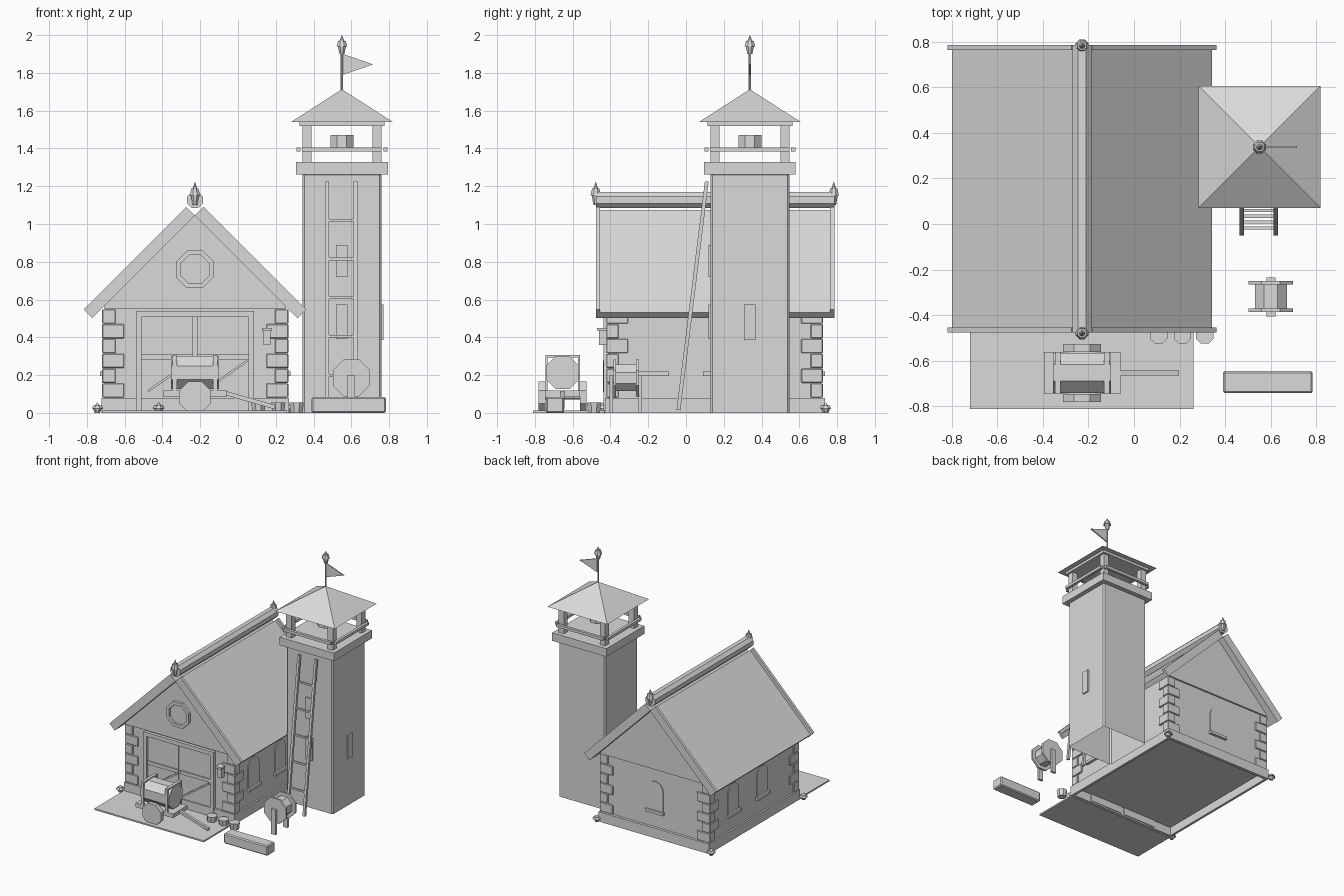
import bpy, bmesh, math
from mathutils import Vector, Matrix

cube = bpy.data.objects.get("Cube")
if cube:
    bpy.data.objects.remove(cube, do_unlink=True)

grey = bpy.data.materials.new("plain grey")
grey.use_nodes = True
grey.diffuse_color = (0.7, 0.7, 0.7, 1)
grey.node_tree.nodes["Principled BSDF"].inputs["Base Color"].default_value = (0.7, 0.7, 0.7, 1)


def finish(name, bm, bevel=0):
    bmesh.ops.recalc_face_normals(bm, faces=bm.faces)
    mesh = bpy.data.meshes.new(name)
    bm.to_mesh(mesh)
    bm.free()
    mesh.materials.append(grey)
    ob = bpy.data.objects.new(name, mesh)
    bpy.context.collection.objects.link(ob)
    if bevel:
        mod = ob.modifiers.new("bevel", "BEVEL")
        mod.width, mod.segments = bevel, 1
    return ob


def box(name, x, y, z, bevel=0, open_base=False):
    """Box from three (low, high) ranges."""
    bm = bmesh.new()
    bmesh.ops.create_cube(bm, size=1)
    if open_base:
        base = [f for f in bm.faces if f.calc_center_median().z < -0.4]
        bmesh.ops.delete(bm, geom=base, context="FACES_ONLY")
    for v in bm.verts:
        for i, (lo, hi) in enumerate((x, y, z)):
            v.co[i] = lo if v.co[i] < 0 else hi
    return finish(name, bm, bevel)


def beam(name, a, b, width, depth):
    """Box running between two points."""
    a, b = Vector(a), Vector(b)
    bm = bmesh.new()
    turn = (b - a).to_track_quat("Z", "Y").to_matrix().to_4x4()
    bmesh.ops.create_cube(bm, size=1, matrix=Matrix.Translation((a + b) / 2) @ turn
                          @ Matrix.Diagonal((width, depth, (b - a).length, 1)))
    return finish(name, bm)


def tube(name, a, b, r1, r2=None, sides=8, recess=None):
    """Cylinder or cone between two points; recess = (rim width, depth) sinks the far end."""
    a, b = Vector(a), Vector(b)
    bm = bmesh.new()
    turn = (b - a).to_track_quat("Z", "Y").to_matrix().to_4x4()
    spin = Matrix.Rotation(math.pi / sides, 4, "Z")
    bmesh.ops.create_cone(bm, cap_ends=True, segments=sides, radius1=r1,
                          radius2=r1 if r2 is None else r2, depth=(b - a).length,
                          matrix=Matrix.Translation((a + b) / 2) @ turn @ spin)
    if recess:
        end = min(bm.faces, key=lambda f: (f.calc_center_median() - b).length)
        bmesh.ops.inset_region(bm, faces=[end], thickness=recess[0])
        back = bmesh.ops.extrude_face_region(bm, geom=[end])
        verts = [g for g in back["geom"] if isinstance(g, bmesh.types.BMVert)]
        bmesh.ops.translate(bm, vec=(a - b).normalized() * recess[1], verts=verts)
        bmesh.ops.delete(bm, geom=[end], context="FACES_ONLY")
    return finish(name, bm)


def prism(name, outline, low, high, axis="y"):
    """Extrude an outline of (across, height) points along y or x."""
    bm = bmesh.new()
    put = (lambda u, w: (u, low, w)) if axis == "y" else (lambda u, w: (low, u, w))
    face = bm.faces.new([bm.verts.new(put(u, w)) for u, w in outline])
    out = bmesh.ops.extrude_face_region(bm, geom=[face])
    move = Vector((0, high - low, 0)) if axis == "y" else Vector((high - low, 0, 0))
    bmesh.ops.translate(bm, vec=move, verts=[g for g in out["geom"] if isinstance(g, bmesh.types.BMVert)])
    return finish(name, bm)


def finial(name, x, y, z, r, h):
    """Collar, knob and spike turned from stacked cones."""
    for part, lo, hi, r1, r2 in (("collar", 0, .4, .45, .75), ("knob", .4, .7, 1, .7),
                                 ("spike", .7, 1, .45, 0)):
        tube(name + "_" + part, (x, y, z + lo * h), (x, y, z + hi * h), r * r1, r * r2)


CX = -0.228                      # house centre line
X0, X1, Y0, Y1 = -0.708, 0.255, -0.412, 0.715
APEX, EAVE = 1.045, 0.565

# House body on a ring of base boards
box("forecourt", (-0.72, 0.26), (-0.81, -0.432), (0, 0.012))
PX0, PX1, PY0, PY1 = X0 - .014, X1 + .014, Y0 - .018, Y1 + .022
for y in (PY0, PY1 - .024):
    box("base_board", (PX0, PX1), (y, y + .024), (0, 0.08))
for x in (PX0, PX1 - .02):
    box("base_board", (x, x + .02), (PY0, PY1), (0, 0.08))
box("walls", (X0, X1), (Y0, Y1), (0.07, EAVE))
prism("gable", [(X0, 0.55), (X1, 0.55), (X1, EAVE), (CX, APEX), (X0, EAVE)], Y0 - .014, Y1 + .014)

# Corner stones, alternately long on each face
COURSE = (0.55 - 0.08) / 6
for sx, cx in ((1, X0), (-1, X1)):
    for sy, cy in ((1, Y0), (-1, Y1)):
        for i in range(6):
            lx, ly = (0.105, 0.055) if i % 2 == 0 else (0.06, 0.105)
            box("corner_stone", sorted((cx - sx * .012, cx + sx * lx)),
                sorted((cy - sy * .01, cy + sy * ly)),
                (0.081 + i * COURSE, 0.078 + (i + 1) * COURSE), 0.004)


# Roof slabs and gable boards
def slope(side, d, t):
    k = math.sqrt(0.5)
    return CX + side * k * (d + t), APEX - k * (d - t)


for side in (-1, 1):
    def slab(d, t):
        return [slope(side, u, v) for u, v in ((0, 0), (d, 0), (d, t), (0, t))]
    prism("roof_slab", slab(0.767, 0.04), -0.455, 0.765)
    for y in (-0.476, 0.763):
        prism("gable_board", slab(0.769, 0.065), y, y + 0.022)
tube("ridge_beam", (CX, -0.476, 1.127), (CX, 0.785, 1.127), 0.046)
for y in (-0.478, 0.782):
    finial("ridge_finial", CX, y, 1.1, 0.03, 0.125)
for x, y in ((-0.745, -0.44), (-0.745, 0.74), (0.28, 0.74), (-0.42, -0.445)):
    finial("ground_knob", x, y, 0, 0.033, 0.055)

# Double door with frame, rails and braces
for x0, x1 in ((-0.512, -0.238), (-0.217, 0.058)):
    box("door_leaf", (x0, x1), (-0.42, -0.4), (0.012, 0.51))
    box("door_rail", (x0, x1), (-0.43, -0.41), (0.28, 0.308))
    beam("door_brace", (x0 + .035, -0.425, 0.115), (x1 - .01, -0.425, 0.275), 0.03, 0.012)
for x in (-0.541, 0.056):
    box("door_post", (x, x + .03), (-0.438, -0.4), (0.01, 0.54))
box("door_lintel", (-0.541, 0.086), (-0.438, -0.4), (0.508, 0.54))

# Round gable window
tube("gable_window", (CX, -0.42, 0.76), (CX, -0.448, 0.76), 0.108, recess=(0.026, 0.019))


# Arched windows with sills
def arch(centre, half, low, spring):
    top = [(centre + half * math.cos(a * math.pi / 8), spring + half * math.sin(a * math.pi / 8))
           for a in range(9)]
    return [(centre - half, low), (centre + half, low)] + top


for wall, axis, out, spots in ((X0, "x", -1, (0.04, 0.41)), (X1, "x", 1, (-0.17, 0.17)),
                               (Y1, "y", 1, (CX,))):
    for c in spots:
        prism("arched_window", arch(c, 0.07, 0.21, 0.38), wall, wall + out * 0.006, axis)
        prism("window_sill", [(c - .08, .195), (c + .08, .195), (c + .08, .218), (c - .08, .218)],
              wall, wall + out * 0.022, axis)

# Wall lantern
box("lantern_arm", (0.145, 0.162), (-0.45, -0.4), (0.39, 0.405))
box("lantern_body", (0.135, 0.173), (-0.46, -0.422), (0.36, 0.435))
box("lantern_cap", (0.126, 0.181), (-0.47, -0.412), (0.435, 0.45))

# Tower, hollow below
TX, TY = 0.55, 0.338


def square(name, half, z, **options):
    box(name, (TX - half, TX + half), (TY - half, TY + half), z, **options)


square("tower_shaft", 0.209, (0, 1.27), bevel=0.01, open_base=True)
square("tower_cap", 0.243, (1.263, 1.328))
square("tower_eave_plate", 0.225, (1.52, 1.543))
bm = bmesh.new()
bmesh.ops.create_cone(bm, cap_ends=True, segments=4, radius1=0.268 * math.sqrt(2), radius2=0, depth=0.172,
                      matrix=Matrix.Translation((TX, TY, 1.627)) @ Matrix.Rotation(math.pi / 4, 4, "Z"))
finish("tower_roof", bm)
for sx in (-1, 1):
    for sy in (-1, 1):
        x, y = TX + sx * 0.185, TY + sy * 0.185
        box("tower_post", (x - .024, x + .024), (y - .024, y + .024), (1.326, 1.525))
    e = sx * 0.23
    box("tower_rail", (TX + e - .011, TX + e + .011), (TY - .21, TY + .21), (1.383, 1.405))
    box("tower_rail", (TX - .21, TX + .21), (TY + e - .011, TY + e + .011), (1.383, 1.405))
tube("bell", (TX, TY, 1.4), (TX, TY, 1.47), 0.066)
tube("flagpole", (TX, TY, 1.7), (TX, TY, 1.93), 0.007)
finial("flagpole_finial", TX, TY, 1.9, 0.031, 0.1)
prism("flag", [(TX + .006, 1.9), (TX + .165, 1.845), (TX + .006, 1.79)], TY - .005, TY + .005)

# Tower slit windows
for lo, hi in ((0.39, 0.575), (0.72, 0.89)):
    box("tower_slit", (TX - .03, TX + .03), (TY - .22, TY - .2), (lo, hi))
box("tower_slit", (TX + .2, TX + .22), (TY - .03, TY + .03), (0.385, 0.575))

# Leaning ladder
foot, head = Vector((0, -0.04, 0.015)), Vector((0, 0.11, 1.225))
for x in (0.472, 0.622):
    beam("ladder_rail", foot + Vector((x, 0, 0)), head + Vector((x, 0, 0)), 0.02, 0.02)
for z in (0.2, 0.405, 0.61, 0.815, 1.02):
    p = foot.lerp(head, (z - foot.z) / (head.z - foot.z))
    beam("ladder_rung", (0.472, p.y, p.z), (0.622, p.y, p.z), 0.014, 0.014)

# Trough and buckets
box("trough", (0.39, 0.783), (-0.742, -0.645), (0, 0.083), 0.008)
for x in (0.108, 0.213, 0.31):
    tube("bucket", (x, -0.487, 0), (x, -0.487, 0.055), 0.034, 0.041)

# Hose reel on two legs
tube("reel_drum", (0.6, -0.385, 0.185), (0.6, -0.25, 0.185), 0.076)
for y, leg in ((-0.385, -0.396), (-0.265, -0.244)):
    tube("reel_disc", (0.6, y, 0.185), (0.6, y + .015, 0.185), 0.106)
    box("reel_leg", (0.58, 0.62), (leg - .01, leg + .01), (0, 0.2))

# Barrel cart
WY = -0.653
box("cart_bed", (-0.395, -0.06), (WY - .092, WY + .092), (0.085, 0.118))
tube("cart_barrel", (-0.355, WY, 0.213), (-0.1, WY, 0.213), 0.095)
for x in (-0.335, -0.12):
    for y in (WY - .086, WY + .086):
        box("barrel_frame_post", (x - .012, x + .012), (y - .006, y + .006), (0.118, 0.304))
    box("barrel_frame_bar", (x - .012, x + .012), (WY - .092, WY + .092), (0.294, 0.306))
for side in (-1, 1):
    tube("cart_wheel", (CX, WY + side * .092, 0.084), (CX, WY + side * .127, 0.084), 0.09)
tube("cart_axle", (CX, WY - .1, 0.084), (CX, WY + .1, 0.084), 0.015)
beam("cart_handle", (-0.065, WY, 0.105), (0.195, WY, 0.03), 0.022, 0.022)
